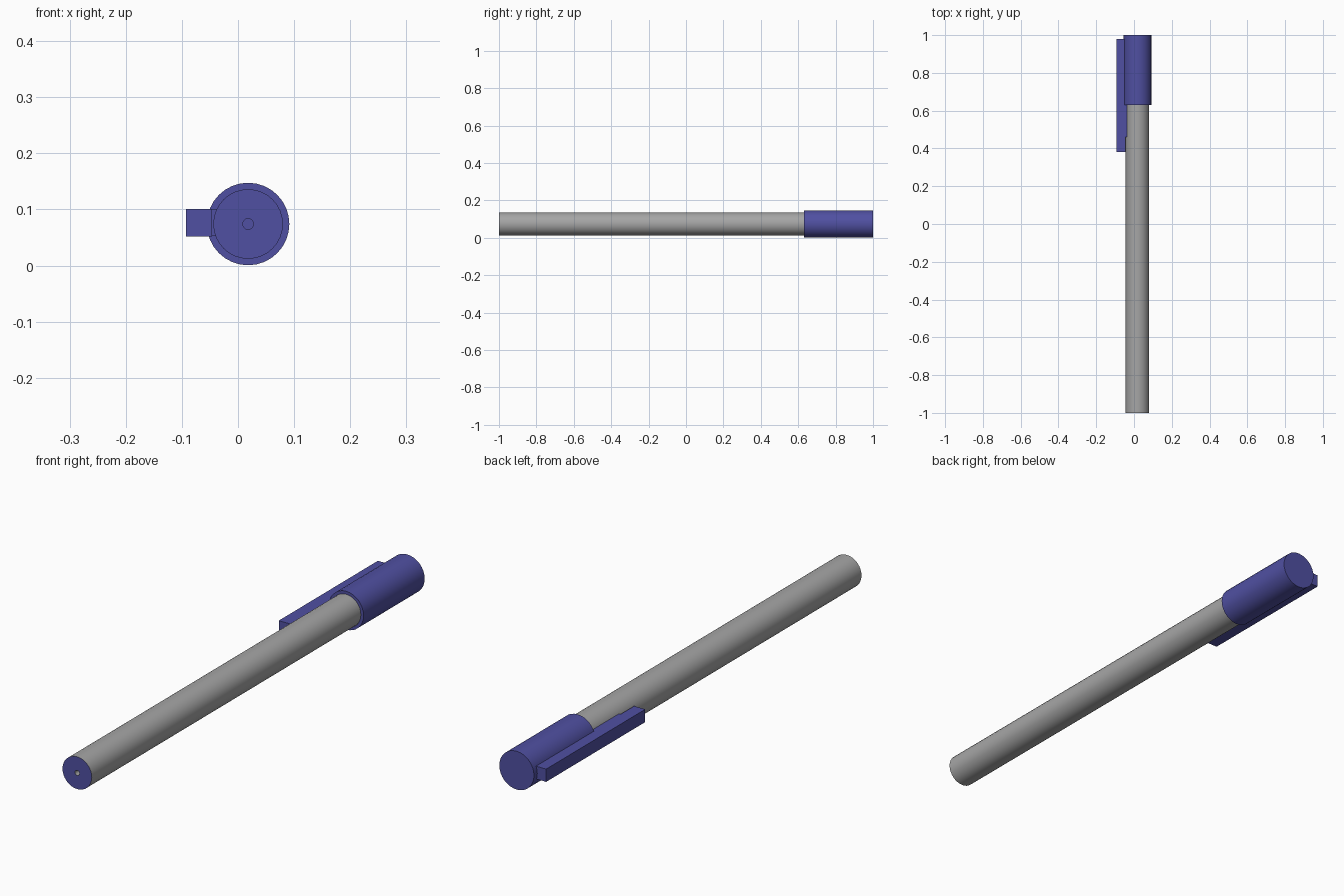
import bpy, bmesh, math
from mathutils import Matrix

if "Cube" in bpy.data.objects:
    bpy.data.objects.remove(bpy.data.objects["Cube"], do_unlink=True)

AX, AZ = 0.018, 0.074   # pen axis
SEGS = 32


def material(name, rgb):
    m = bpy.data.materials.new(name)
    m.use_nodes = True
    m.diffuse_color = (*rgb, 1)
    m.node_tree.nodes["Principled BSDF"].inputs["Base Color"].default_value = (*rgb, 1)
    return m


blue = material("ink blue", (0.08, 0.08, 0.36))
grey = material("barrel grey", (0.38, 0.38, 0.38))


def finish(name, bm, mats, smooth):
    bmesh.ops.recalc_face_normals(bm, faces=bm.faces)
    mesh = bpy.data.meshes.new(name)
    bm.to_mesh(mesh)
    bm.free()
    ob = bpy.data.objects.new(name, mesh)
    bpy.context.collection.objects.link(ob)
    for m in mats:
        mesh.materials.append(m)
    if smooth:
        bpy.ops.object.select_all(action='DESELECT')
        ob.select_set(True)
        bpy.context.view_layer.objects.active = ob
        bpy.ops.object.shade_smooth_by_angle(angle=math.radians(35))
    return ob


def turned(name, profile, mats, pick=None):
    """Spin (radius, y) points round the pen axis; pick gives a segment's material."""
    bm = bmesh.new()
    rings = []
    for r, y in profile:
        if r == 0:
            rings.append([bm.verts.new((AX, y, AZ))] * SEGS)
        else:
            rings.append([bm.verts.new((AX + r * math.cos(a), y, AZ + r * math.sin(a)))
                          for a in (2 * math.pi * i / SEGS for i in range(SEGS))])
    for k, (a, b) in enumerate(zip(rings, rings[1:])):
        for i in range(SEGS):
            j = (i + 1) % SEGS
            f = bm.faces.new(list(dict.fromkeys((a[i], a[j], b[j], b[i]))))
            f.material_index = pick(k) if pick else 0
    return finish(name, bm, mats, True)


def box(name, x, y, z, mat):
    bm = bmesh.new()
    size = [b - a for a, b in (x, y, z)]
    mid = [(a + b) / 2 for a, b in (x, y, z)]
    bmesh.ops.create_cube(bm, size=1, matrix=Matrix.Translation(mid) @ Matrix.Diagonal((*size, 1)))
    return finish(name, bm, [mat], False)


# Barrel: grey wall and bore, blue end plug round the bore
turned("barrel", [(0, 0.98), (0.0095, 0.98), (0.0095, -1), (0.062, -1), (0.062, 0.99)],
       [grey, blue], lambda k: 1 if k in (0, 2) else 0)

# Cap sleeve with closed end
turned("cap", [(0.061, 0.63), (0.0735, 0.63), (0.0735, 1), (0, 1)], [blue])

# Pocket clip and the rib that joins it to the cap and barrel
box("clip", (-0.093, -0.046), (0.38, 0.98), (0.052, 0.101), blue)
box("clip_rib", (-0.047, -0.034), (0.46, 0.978), (0.053, 0.100), blue)
